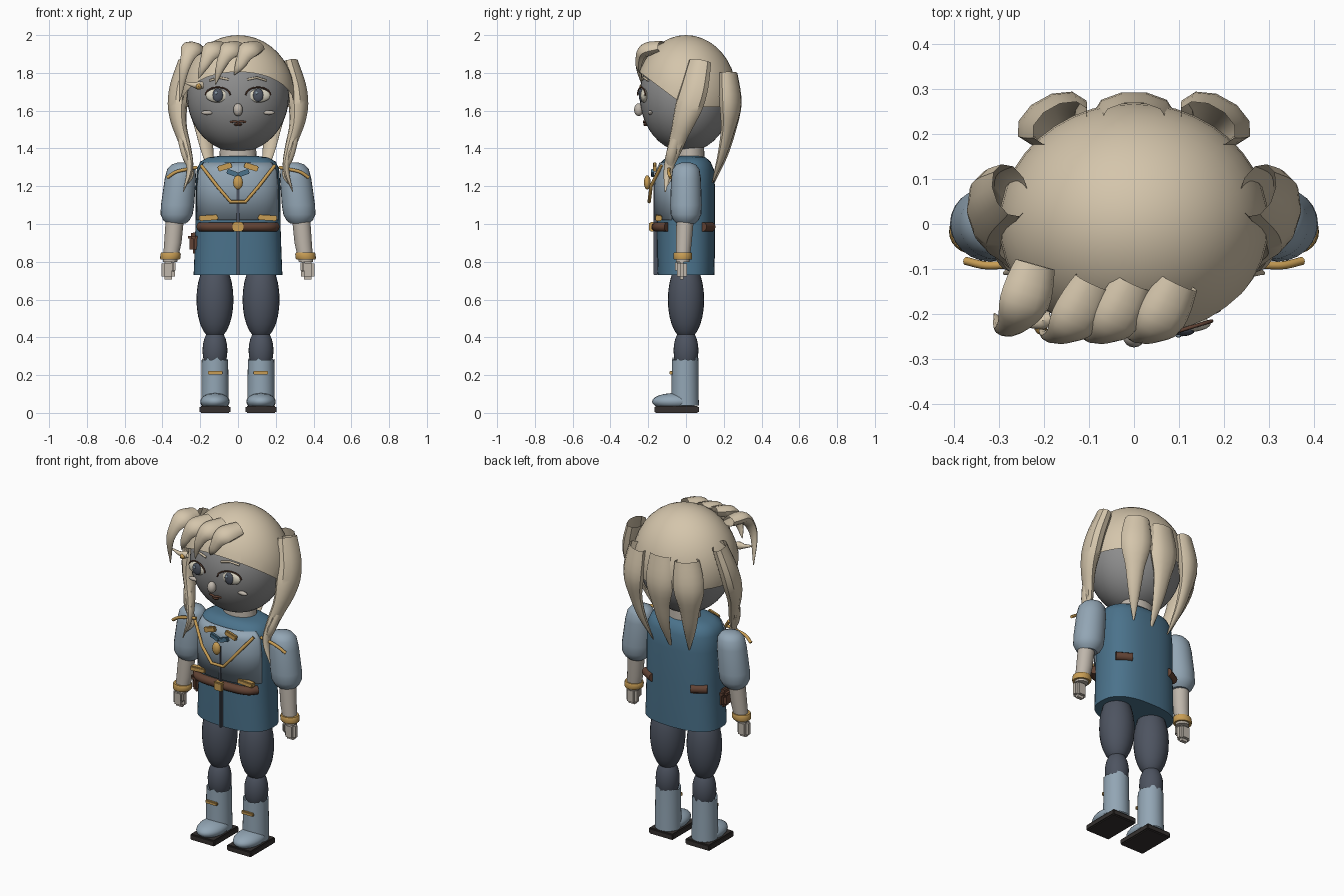
import bpy, bmesh, math, random
from math import sin, cos, pi, copysign
from mathutils import Vector, Matrix

random.seed(3)
if "Cube" in bpy.data.objects:
    bpy.data.objects.remove(bpy.data.objects["Cube"], do_unlink=True)


def material(name, r, g, b):
    m = bpy.data.materials.new(name)
    m.use_nodes = True
    m.diffuse_color = (r, g, b, 1)
    m.node_tree.nodes["Principled BSDF"].inputs["Base Color"].default_value = (r, g, b, 1)
    return m


HAIR = material("sandy hair", .66, .56, .41)
FACE = material("grey face", .27, .27, .27)
SKIN = material("pale skin", .52, .47, .41)
COAT = material("deep blue cloth", .07, .17, .26)
LIGHT = material("light blue cloth", .29, .38, .46)
DARK = material("slate trousers", .075, .088, .118)
GOLD = material("gold", .58, .34, .09)
BROWN = material("brown leather", .12, .055, .034)
SOLE = material("dark sole", .035, .03, .028)
WHITE = material("eye cream", .7, .66, .54)


def finish(name, bm, mat):
    bmesh.ops.recalc_face_normals(bm, faces=bm.faces)
    me = bpy.data.meshes.new(name)
    bm.to_mesh(me)
    bm.free()
    me.materials.append(mat)
    ob = bpy.data.objects.new(name, me)
    bpy.context.collection.objects.link(ob)
    return ob


def ellipsoid(name, mat, loc, size, seg=24, cuts=()):
    bm = bmesh.new()
    bmesh.ops.create_uvsphere(bm, u_segments=seg, v_segments=seg // 2, radius=1)
    bmesh.ops.transform(bm, matrix=Matrix.LocRotScale(Vector(loc), None, Vector(size)), verts=bm.verts)
    for co, no in cuts:
        bmesh.ops.bisect_plane(bm, geom=bm.verts[:] + bm.edges[:] + bm.faces[:],
                               plane_co=co, plane_no=no, clear_inner=True)
    return finish(name, bm, mat)


def box(name, mat, loc, size, bevel=.006, turn=0):
    bm = bmesh.new()
    bmesh.ops.create_cube(bm, size=1)
    bmesh.ops.transform(bm, matrix=Matrix.LocRotScale(Vector(loc), Matrix.Rotation(turn, 3, 'Y'), Vector(size)),
                        verts=bm.verts)
    bmesh.ops.bevel(bm, geom=bm.edges[:], offset=bevel, segments=2, affect='EDGES')
    return finish(name, bm, mat)


def skin_rings(name, mat, rings, closed=True, caps=True):
    bm = bmesh.new()
    rows = [[bm.verts.new(p) for p in r] for r in rings]
    n = len(rows[0])
    for a, b in zip(rows, rows[1:]):
        for i in range(n if closed else n - 1):
            j = (i + 1) % n
            bm.faces.new((a[i], a[j], b[j], b[i]))
    if caps:
        bm.faces.new(rows[0])
        bm.faces.new(rows[-1])
    return finish(name, bm, mat)


def oval(x, y, z, rx, ry, power=2, start=0, end=2 * pi, n=32):
    e = 2 / power
    angles = [start + (end - start) * i / n for i in range(n)]
    return [(x + rx * copysign(abs(cos(a)) ** e, cos(a)),
             y + ry * copysign(abs(sin(a)) ** e, sin(a)), z) for a in angles]


def turned(name, mat, sections):
    """Closed form from (x, y, z, rx, ry) sections."""
    return skin_rings(name, mat, [oval(*s, n=24) for s in sections])


def smooth_path(pts, steps=5):
    p = [Vector(q) for q in pts]
    p = [2 * p[0] - p[1]] + p + [2 * p[-1] - p[-2]]
    out = []
    for a, b, c, d in zip(p, p[1:], p[2:], p[3:]):
        for k in range(steps):
            t = k / steps
            out.append(.5 * (2 * b + (c - a) * t + (2 * a - 5 * b + 4 * c - d) * t * t
                             + (3 * b - a - 3 * c + d) * t ** 3))
    return out + [p[-2]]


def lock(name, pts, width, thick, side):
    """Tapered hair lock with an open root."""
    path, rings = smooth_path(pts), []
    for i, p in enumerate(path):
        t = i / (len(path) - 1)
        tan = (path[min(i + 1, len(path) - 1)] - path[max(i - 1, 0)]).normalized()
        u = Vector(side)
        u = (u - tan * u.dot(tan)).normalized()
        v = tan.cross(u)
        f = (.8 + .2 * sin(pi * min(t * 2, 1))) * max(1 - max(t - .3, 0) / .7, .02) ** .75
        rings.append([p + u * width * f * cos(a) + v * thick * f * sin(a)
                      for a in (k * pi / 5 for k in range(10))])
    return skin_rings(name, HAIR, rings, caps=False)


def tube(name, mat, pts, radius):
    cu = bpy.data.curves.new(name, 'CURVE')
    cu.dimensions, cu.bevel_depth, cu.bevel_resolution, cu.use_fill_caps = '3D', radius, 3, True
    sp = cu.splines.new('POLY')
    sp.points.add(len(pts) - 1)
    for q, p in zip(sp.points, pts):
        q.co = (*p, 1)
    cu.materials.append(mat)
    ob = bpy.data.objects.new(name, cu)
    bpy.context.collection.objects.link(ob)
    return ob


# Head and hair cap
ellipsoid("face", FACE, (0, 0, 1.68), (.27, .245, .3), 40)
ellipsoid("hair_cap", HAIR, (0, 0, 1.68), (.3, .27, .32), 40,
          [((0, 0, 1.62), (0, 0, 1)), ((0, 0, 1.62), (0, .75, 1))])
turned("neck", SKIN, [(0, .02, 1.32, .1, .08), (0, .02, 1.42, .095, .075)])
ellipsoid("nose", SKIN, (0, -.25, 1.605), (.025, .025, .034), 16)
tube("upper_lip", BROWN, [(-.04, -.212, 1.54), (-.015, -.222, 1.543), (0, -.222, 1.538),
                          (.015, -.222, 1.543), (.04, -.212, 1.54)], .006)
ellipsoid("lower_lip", BROWN, (0, -.214, 1.527), (.022, .012, .009), 12)
for s in (-1, 1):
    ellipsoid("eye", WHITE, (s * .107, -.222, 1.68), (.064, .02, .037))
    ellipsoid("iris", DARK, (s * .107, -.238, 1.682), (.028, .012, .036), 16)
    ellipsoid("pupil_light", LIGHT, (s * .107 - .008, -.249, 1.695), (.007, .004, .009), 10)
    tube("eyelid", BROWN, [(s * (.107 + .066 * cos(a)), -.236 + .02 * cos(a), 1.682 + .042 * sin(a))
                           for a in (k * pi / 10 for k in range(11))], .004)
    tube("eyebrow", HAIR, [(s * .05, -.232, 1.765), (s * .1, -.222, 1.775), (s * .15, -.2, 1.76)], .006)
    ellipsoid("cheek", SKIN, (s * .163, -.19, 1.59), (.032, .012, .012), 16)

# Swept fringe, side locks and back locks
for x, z in ((-.12, 1.77), (-.03, 1.74), (.07, 1.79)):
    lock("fringe_lock", [(x + .03, -.13, 1.94), (x - .02, -.225, 1.915), (x - .06, -.25, 1.84),
                         (x - .09, -.235, z)], .058, .035, (1, -.1, -.25))
lock("long_fringe_lock", [(-.22, -.09, 1.93), (-.25, -.19, 1.92), (-.285, -.235, 1.82),
                          (-.31, -.2, 1.65)], .058, .035, (1, -.1, -.25))
for s in (-1, 1):
    lock("side_lock", [(s * .275, .075, 1.86), (s * .315, .04, 1.7), (s * .315, -.01, 1.55), (s * .275, -.06, 1.4),
                       (s * .255, -.095, 1.29), (s * .29, -.11, 1.17)], .077, .05, (s * .3, 1, 0))
    lock("side_lock_wisp", [(s * .3, -.05, 1.45), (s * .27, -.08, 1.35), (s * .245, -.08, 1.26),
                            (s * .28, -.1, 1.2)], .03, .025, (0, 1, 0))
    lock("outer_back_lock", [(s * .165, .225, 1.8), (s * .185, .235, 1.6), (s * .165, .2, 1.4),
                             (s * .12, .14, 1.22)], .085, .05, (1, -s * .55, 0))
lock("middle_back_lock", [(0, .235, 1.8), (0, .25, 1.6), (0, .215, 1.4), (0, .14, 1.2)], .09, .045, (1, 0, 0))
lock("hair_clip", [(-.185, -.21, 1.735), (-.23, -.22, 1.735), (-.3, -.22, 1.755)], .022, .02, (0, 0, 1))
ellipsoid("hair_clip_bead", GOLD, (-.208, -.222, 1.728), (.016, .025, .017), 12)

# Coat and chest panel
profile = [(.73, .235, .15), (.85, .23, .153), (1, .225, .153), (1.2, .224, .153), (1.29, .218, .147),
           (1.33, .2, .13), (1.352, .16, .105), (1.36, .1, .08)]
skin_rings("coat", COAT, [oval(0, 0, z, rx, ry, 2.5, n=48) for z, rx, ry in profile])
panel = skin_rings("chest_panel", LIGHT, [oval(0, 0, z, rx, ry, 2.5, pi + a, 2 * pi - a + .03, 24) for z, rx, ry, a in
                   ((1.02, .228, .168, .32), (1.2, .228, .168, .32), (1.28, .222, .162, .34),
                    (1.325, .205, .14, .5))], closed=False, caps=False)
panel.modifiers.new("thickness", 'SOLIDIFY').thickness = .012
box("coat_seam", DARK, (0, -.162, .975), (.016, .022, .49), .003)

# Collar, chain and pendant
for s in (-1, 1):
    box("collar_tab", GOLD, (s * .07, -.165, 1.302), (.075, .02, .03), .004, s * .3)
    box("bow_half", COAT, (s * .03, -.176, 1.27), (.06, .02, .026), .004, -s * .35)
tube("chest_chain", GOLD, [(-.195, -.13, 1.31), (-.11, -.185, 1.2), (-.04, -.195, 1.118), (.04, -.195, 1.118),
                           (.11, -.185, 1.2), (.195, -.13, 1.31)], .009)
ellipsoid("pendant", GOLD, (0, -.205, 1.22), (.026, .018, .038), 16)

# Belt, buckle and pouch
tube("front_belt", BROWN, smooth_path([(-.2, -.1, .985), (-.165, -.14, .985), (-.09, -.157, .985), (.09, -.157, .985),
                                       (.165, -.14, .985), (.2, -.1, .985)]), .025)
box("buckle", GOLD, (0, -.18, .985), (.056, .03, .052))
box("pouch", BROWN, (-.233, -.04, .9), (.05, .085, .11), .02)
box("pouch_flap", BROWN, (-.237, -.04, .93), (.055, .09, .045), .015)
for s in (-1, 1):
    tube("back_belt", BROWN, [(s * .205, .088, .985), (s * .125, .135, .985)], .025)
    box("belt_plate", GOLD, (s * .157, -.145, 1.033), (.1, .035, .028), .005, s * .06)

    # Arms
    arm = [(.295, 1.325, .025), (.297, 1.315, .055), (.3, 1.29, .075), (.305, 1.24, .083), (.32, 1.1, .088),
           (.325, 1.05, .085), (.326, 1.02, .07), (.327, 1.002, .05)]
    turned("sleeve", LIGHT, [(s * x, 0, z, r, r * .95) for x, z, r in arm])
    turned("forearm", SKIN, [(s * .335, -.005, 1.02, .048, .046), (s * .345, -.012, .9, .046, .042),
                             (s * .36, -.018, .8, .038, .036)])
    turned("bracelet", GOLD, [(s * .36, -.017, .812, .05, .047), (s * .358, -.017, .82, .054, .05),
                              (s * .357, -.017, .84, .054, .05), (s * .357, -.017, .848, .05, .047)])
    box("hand", SKIN, (s * .37, -.022, .757), (.072, .052, .1), .016)
    box("thumb", SKIN, (s * .343, -.04, .775), (.026, .034, .06), .01)
    tube("shoulder_strap", GOLD, smooth_path([(s * .375, -.082, 1.245), (s * .33, -.092, 1.275),
                                              (s * .27, -.09, 1.29), (s * .215, -.09, 1.3)]), .009)

    # Legs
    turned("thigh", DARK, [(s * .122, 0, .6 + .21 * cos(a), .094 * sin(a) + .004, .092 * sin(a) + .004)
                           for a in (k * pi / 14 for k in range(15))])
    ellipsoid("shin", DARK, (s * .122, 0, .33), (.066, .066, .12))
    rings = [oval(s * .122, -.005, z, r, r, n=32) for z, r in ((.04, .073), (.15, .071), (.28, .07))]
    rings.append([(x, y, .298 - random.random() * .03) for x, y, z in rings[-1]])
    skin_rings("boot_shaft", LIGHT, rings, caps=False)
    ellipsoid("boot_foot", LIGHT, (s * .122, -.06, .06), (.078, .12, .045),
              cuts=[((0, 0, .03), (0, 0, 1))])
    box("boot_strap", GOLD, (s * .12, -.08, .212), (.078, .016, .02), .004)
    box("boot_sole", SOLE, (s * .122, -.05, .018), (.162, .236, .036), .006)

# Smooth shading with sharp edges kept
bpy.ops.object.select_all(action='DESELECT')
for ob in bpy.context.collection.objects:
    if ob.type == 'MESH':
        ob.select_set(True)
        bpy.context.view_layer.objects.active = ob
bpy.ops.object.shade_smooth_by_angle(angle=math.radians(38))
